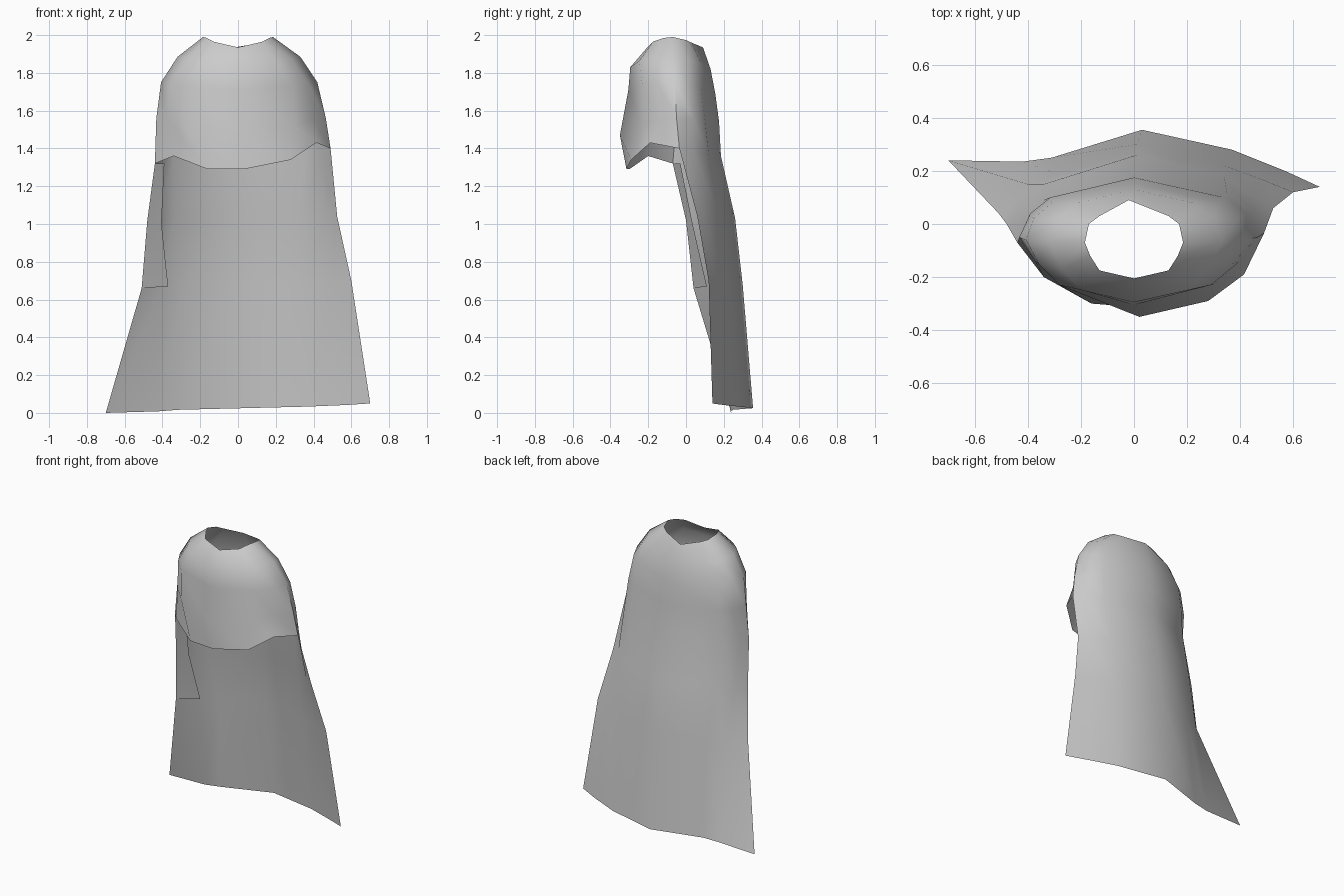
import bpy, bmesh, math

if "Cube" in bpy.data.objects:
    bpy.data.objects.remove(bpy.data.objects["Cube"])


def make_object(name, rows, closed):
    """Skin consecutive rows of points into one cloth sheet."""
    bm = bmesh.new()
    grid = [[bm.verts.new(p) for p in row] for row in rows]
    for a, b in zip(grid, grid[1:]):
        n = len(a)
        for i in range(n if closed else n - 1):
            j = (i + 1) % n
            bm.faces.new((a[i], b[i], b[j], a[j]))
    return bm


def ring(half, z_front, z_side, z_back, left=1.0, shift=0.0):
    """Mirror a front-to-back half outline into a 12-point ring."""
    zs = [z_front + (z_side - z_front) * t for t in (0, .55, .9, 1)]
    zs += [z_back + (z_side - z_back) * t for t in (.7, .45, 0)]
    right = [(x, y, z) for (x, y), z in zip(half, zs)]
    lefts = [(-x * left, y, z) for x, y, z in right[5:0:-1]]
    right[0] = (shift, right[0][1], right[0][2])
    return right + lefts


def finish(bm, name, angle=50):
    bmesh.ops.remove_doubles(bm, verts=bm.verts, dist=0.001)
    bmesh.ops.recalc_face_normals(bm, faces=bm.faces)
    me = bpy.data.meshes.new(name)
    bm.to_mesh(me)
    bm.free()
    ob = bpy.data.objects.new(name, me)
    bpy.context.collection.objects.link(ob)
    bpy.ops.object.select_all(action='DESELECT')
    ob.select_set(True)
    bpy.context.view_layer.objects.active = ob
    bpy.ops.object.shade_smooth_by_angle(angle=math.radians(angle))
    return ob


# Half outlines of the shoulder mantle, front centre to back centre
neck = [(0, -.205), (.13, -.175), (.165, -.12), (.185, -.07), (.17, 0), (.13, .03), (-.02, .09)]
shoulder = [(0, -.295), (.2, -.25), (.28, -.17), (.33, -.07), (.3, .02), (.22, .08), (0, .13)]
upper_arm = [(0, -.305), (.29, -.23), (.37, -.15), (.42, -.06), (.39, .02), (.32, .08), (0, .155)]
chest = [(0, -.35), (.3, -.23), (.4, -.14), (.465, -.05), (.42, .04), (.34, .1), (0, .175)]

# Lower front edge: drapes in two swags, right side to left side
front_r = [(.03, -.315, 1.29), (.28, -.29, 1.34), (.415, -.19, 1.43)]
front_l = [(-.34, -.2, 1.36), (-.16, -.3, 1.29)]

# Long back panel, right edge to left edge
waist = [(.49, -.035), (.445, .04), (.35, .12), (0, .185), (-.34, .09), (-.41, .0), (-.44, -.07)]
hip = [(.525, .06), (.46, .1), (.34, .18), (.01, .26), (-.34, .15), (-.43, .07), (-.48, 0)]
knee = [(.6, .12), (.49, .165), (.34, .22), (.01, .3), (-.29, .19), (-.4, .15), (-.51, .04)]
hem = [(.7, .14), (.57, .2), (.37, .28), (.03, .355), (-.31, .25), (-.42, .235), (-.7, .24)]


def row(pts, z_right, z_left):
    n = len(pts) - 1
    return [(x, y, z_right + (z_left - z_right) * i / n) for i, (x, y) in enumerate(pts)]


waist_row = row(waist, 1.4, 1.32)
hem_row = row(hem, .05, .0)
mantle_edge = front_r + waist_row + front_l

# Mantle and back panel share one continuous cloth
rows = [ring(neck, 1.935, 1.99, 1.935),
        ring(shoulder, 1.83, 1.885, 1.82, .97),
        ring(upper_arm, 1.71, 1.75, 1.69, .97),
        ring(chest, 1.47, 1.56, 1.54, .93, .02),
        mantle_edge]
cloak = make_object("cloak", rows, True)
back_panel = make_object("back_panel", [waist_row, row(hip, 1.04, 1.02),
                                        row(knee, .7, .66), hem_row], False)
tmp = bpy.data.meshes.new("panel_join")
back_panel.to_mesh(tmp)
back_panel.free()
cloak.from_mesh(tmp)
bpy.data.meshes.remove(tmp)
finish(cloak, "cloak")

# Left front border turned inward, ending in a short hem
flap = make_object("left_flap", [[(-.44, -.07, 1.32), (-.39, -.03, 1.32)],
                                 [(-.48, 0, 1.02), (-.405, .035, 1.0)],
                                 [(-.51, .04, .66), (-.37, .11, .67)]], False)
finish(flap, "left_flap")
